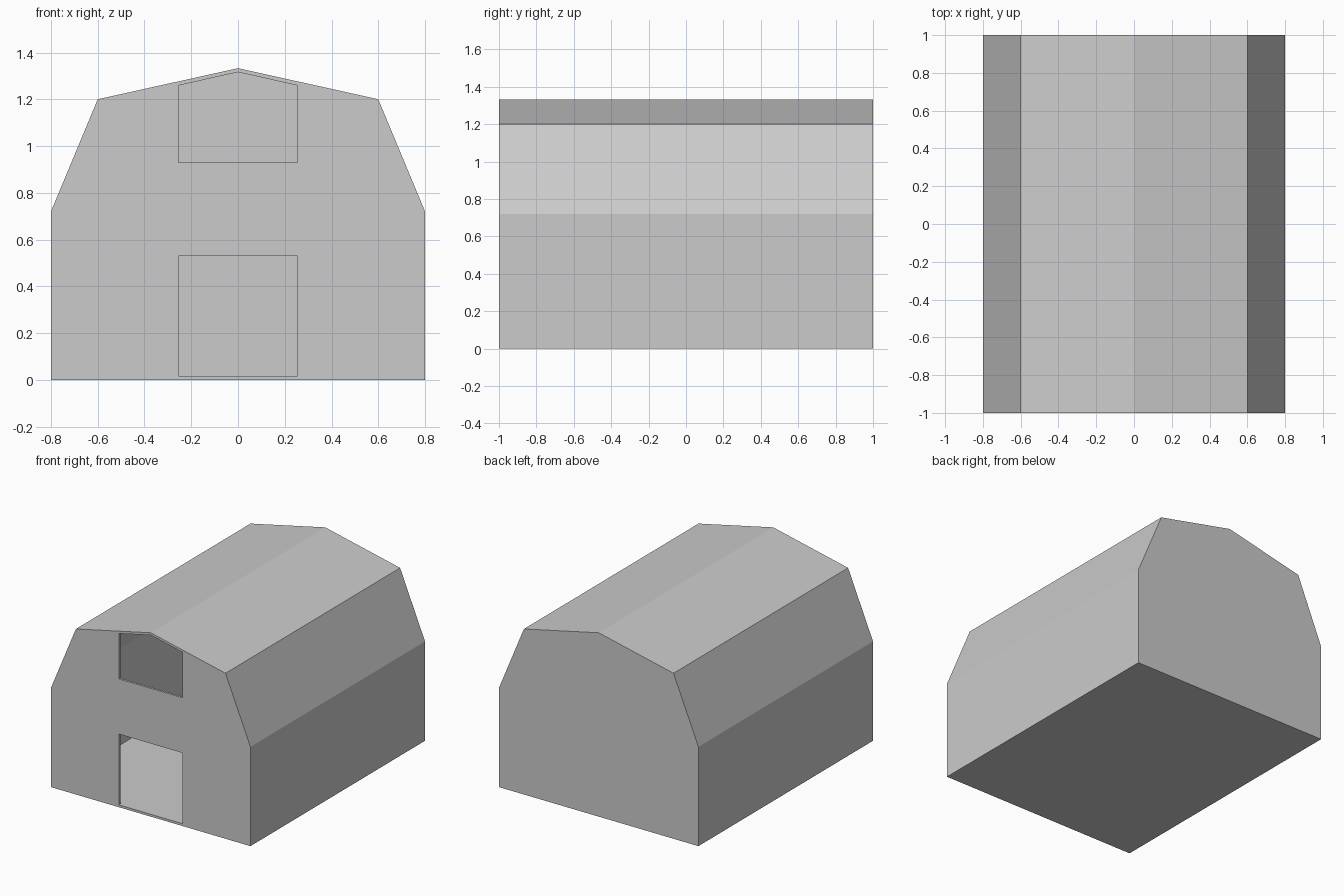
import bpy, bmesh

if "Cube" in bpy.data.objects:
    bpy.data.objects.remove(bpy.data.objects["Cube"])

T = 0.016  # wall thickness


def prism(name, half, y0, y1, cutter=False):
    """Extrude a mirrored (x, z) half profile from y0 to y1."""
    left = [(-x, z) for x, z in reversed(half) if x > 0]
    bm = bmesh.new()
    face = bm.faces.new([bm.verts.new((x, y0, z)) for x, z in half + left])
    ext = bmesh.ops.extrude_face_region(bm, geom=[face], use_keep_orig=True)
    moved = [v for v in ext["geom"] if isinstance(v, bmesh.types.BMVert)]
    bmesh.ops.translate(bm, verts=moved, vec=(0, y1 - y0, 0))
    bmesh.ops.recalc_face_normals(bm, faces=bm.faces)
    mesh = bpy.data.meshes.new(name)
    bm.to_mesh(mesh)
    bm.free()
    ob = bpy.data.objects.new(name, mesh)
    bpy.context.collection.objects.link(ob)
    if cutter:
        ob.hide_render = True
        ob.display_type = 'WIRE'
    return ob


# Barn body with a two-pitch roof
barn = prism("barn_shell", [(0.8, 0), (0.8, 0.72), (0.6, 1.2), (0, 1.333)], -1, 1)

# Hollow inside, then the door and the loft opening in the front wall
cutters = [
    prism("interior_cutter",
          [(0.784, T), (0.784, 0.717), (0.589, 1.186), (0, 1.317)],
          -1 + T, 1 - T, True),
    prism("door_cutter", [(0.255, T + 0.001), (0.255, 0.53)], -1.1, -0.9, True),
    prism("loft_cutter", [(0.255, 0.93), (0.255, 1.259), (0, 1.316)],
          -1.1, -0.9, True),
]
for c in cutters:
    mod = barn.modifiers.new(c.name, 'BOOLEAN')
    mod.operation = 'DIFFERENCE'
    mod.solver = 'EXACT'
    mod.object = c
